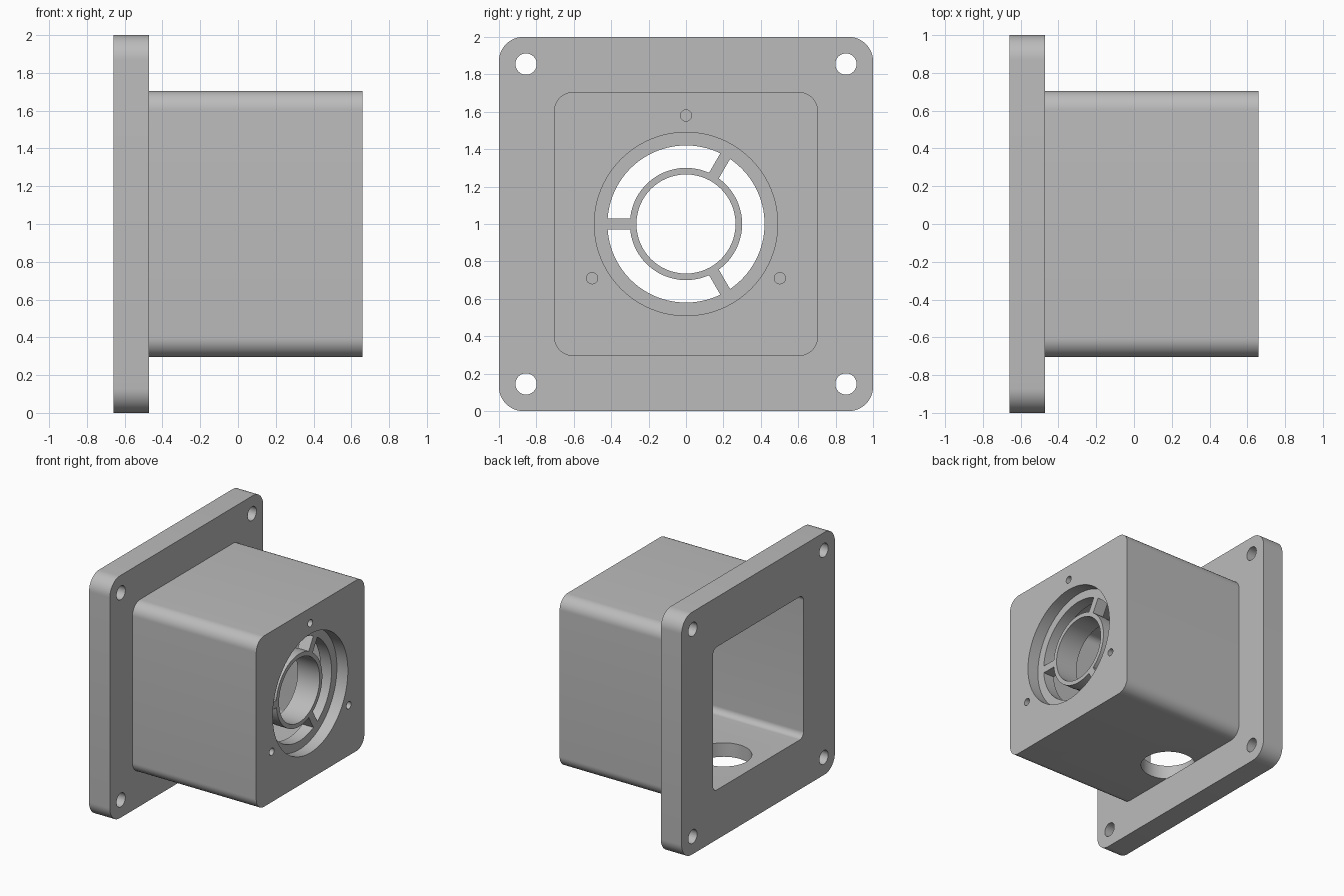
import bpy
import bmesh
from math import pi, sin, cos, asin, radians

if "Cube" in bpy.data.objects:
    bpy.data.objects.remove(bpy.data.objects["Cube"])

grey = bpy.data.materials.new("plain grey")
grey.use_nodes = True
colour = (0.5, 0.5, 0.5, 1)
grey.diffuse_color = colour
grey.node_tree.nodes["Principled BSDF"].inputs["Base Color"].default_value = colour

MID = 1.0  # height of the bore axis


def arc(radius, start, end, steps, cy=0, cz=MID):
    """Points on an arc in the y-z plane."""
    return [(cy + radius * cos(start + (end - start) * i / steps),
             cz + radius * sin(start + (end - start) * i / steps))
            for i in range(steps + 1)]


def circle(radius, cy=0, cz=MID, steps=64):
    return arc(radius, 0, 2 * pi, steps, cy, cz)[:-1]


def rounded_square(half, radius):
    points = []
    inset = half - radius
    for k, (sy, sz) in enumerate([(1, 1), (-1, 1), (-1, -1), (1, -1)]):
        points += arc(radius, k * pi / 2, (k + 1) * pi / 2, 12,
                      sy * inset, MID + sz * inset)
    return points


def slot(inner, outer, half_width, start, end):
    """Ring sector whose ends run parallel to the spokes beside it."""
    a, b = asin(half_width / outer), asin(half_width / inner)
    return arc(outer, start + a, end - a, 32) + arc(inner, end - b, start + b, 32)


def prism(name, outline, x0, x1):
    """Solid made by extruding a y-z outline along x."""
    bm = bmesh.new()
    face = bm.faces.new([bm.verts.new((x0, y, z)) for y, z in outline])
    side = bmesh.ops.extrude_face_region(bm, geom=[face])
    moved = [v for v in side["geom"] if isinstance(v, bmesh.types.BMVert)]
    bmesh.ops.translate(bm, verts=moved, vec=(x1 - x0, 0, 0))
    bmesh.ops.recalc_face_normals(bm, faces=bm.faces)
    mesh = bpy.data.meshes.new(name)
    bm.to_mesh(mesh)
    bm.free()
    mesh.materials.append(grey)
    obj = bpy.data.objects.new(name, mesh)
    bpy.context.collection.objects.link(obj)
    return obj


def combine(target, tool, operation):
    """Apply a boolean and remove the tool."""
    tool.hide_render = True
    bpy.context.view_layer.objects.active = target
    mod = target.modifiers.new("cut", 'BOOLEAN')
    mod.operation = operation
    mod.solver = 'EXACT'
    mod.object = tool
    bpy.ops.object.modifier_apply(modifier=mod.name)
    bpy.data.objects.remove(tool)


# Mounting flange with the box body
housing = prism("flanged_housing", rounded_square(1.0, 0.13), -0.66, -0.47)
combine(housing, prism("box_body", rounded_square(0.705, 0.1), -0.6, 0.66), 'UNION')

# Open cavity and the hub tube inside it
combine(housing, prism("cavity", rounded_square(0.59, 0.05), -0.8, 0.46), 'DIFFERENCE')
combine(housing, prism("hub_tube", circle(0.298), 0.36, 0.5), 'UNION')

# Round recess, bore and the three slots between the spokes
combine(housing, prism("recess", circle(0.49, steps=96), 0.56, 0.8), 'DIFFERENCE')
combine(housing, prism("bore", circle(0.265), 0.2, 0.8), 'DIFFERENCE')
for angle in (60, 180, 300):
    outline = slot(0.3, 0.42, 0.03, radians(angle), radians(angle + 120))
    combine(housing, prism("slot", outline, 0.4, 0.7), 'DIFFERENCE')

# Blind screw holes around the recess
for angle in (90, 210, 330):
    a = radians(angle)
    outline = circle(0.03, 0.58 * cos(a), MID + 0.58 * sin(a), 24)
    combine(housing, prism("screw_hole", outline, 0.52, 0.8), 'DIFFERENCE')

# Mounting holes in the flange corners
for sy in (-1, 1):
    for sz in (-1, 1):
        outline = circle(0.057, sy * 0.855, MID + sz * 0.855, 32)
        combine(housing, prism("mount_hole", outline, -0.8, -0.3), 'DIFFERENCE')

# Outlet hole through the floor, close to the flange
bpy.ops.mesh.primitive_cylinder_add(vertices=64, radius=0.21, depth=0.206,
                                    location=(-0.345, 0, 0.397))
combine(housing, bpy.context.object, 'DIFFERENCE')

# Smooth curved walls, sharp edges
bpy.ops.object.select_all(action='DESELECT')
housing.select_set(True)
bpy.context.view_layer.objects.active = housing
bpy.ops.object.shade_smooth_by_angle(angle=radians(30))
